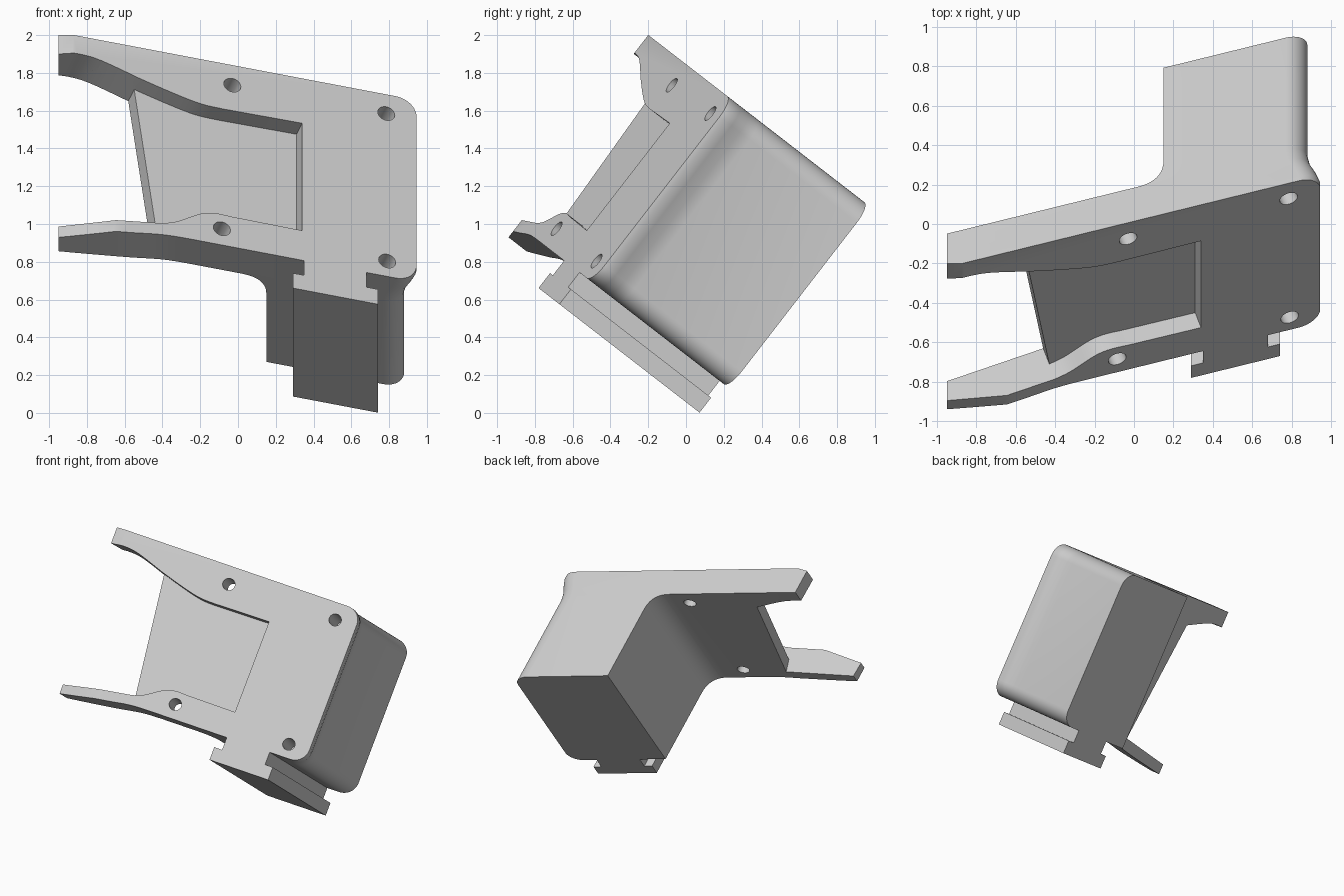
import bpy, bmesh, math
from mathutils import Vector

cube = bpy.data.objects.get("Cube")
if cube:
    bpy.data.objects.remove(cube, do_unlink=True)

# Local frame: x across, v up the plate, d back into the block
V = Vector((0, 0.612, 0.791))
D = Vector((0, 0.791, -0.612))
TILT = math.atan(0.3105)          # plate slant within the frame
TOP, BOTTOM = 1.46, 0.243
PLATE, DEPTH = 0.215, 0.938       # measured along d


def world(x, v, d):
    return Vector((x, 0, 0)) + V * v + D * d


def front(x):
    return -1.382 + math.tan(TILT) * (x + 0.87)


def loft(name, sections):
    """Closed solid through equally long rings of points."""
    bm = bmesh.new()
    rings = [[bm.verts.new(p) for p in s] for s in sections]
    n = len(rings[0])
    for a, b in zip(rings, rings[1:]):
        for i in range(n):
            j = (i + 1) % n
            bm.faces.new((a[i], a[j], b[j], b[i]))
    bm.faces.new(rings[0])
    bm.faces.new(rings[-1][::-1])
    bmesh.ops.recalc_face_normals(bm, faces=bm.faces)
    mesh = bpy.data.meshes.new(name)
    bm.to_mesh(mesh)
    bm.free()
    ob = bpy.data.objects.new(name, mesh)
    bpy.context.collection.objects.link(ob)
    return ob


def normal_prism(name, outline, start, end):
    """Outline on the plate front, extruded square to the plate."""
    def ring(t):
        return [world(x - t * math.sin(TILT), v, front(x) + t * math.cos(TILT))
                for x, v in outline]
    return loft(name, [ring(start), ring(end)])


def combine(target, tool, operation):
    mod = target.modifiers.new("bool", 'BOOLEAN')
    mod.operation, mod.solver, mod.object = operation, 'EXACT', tool
    bpy.context.view_layer.objects.active = target
    bpy.ops.object.modifier_apply(modifier=mod.name)
    bpy.data.objects.remove(tool, do_unlink=True)


def smooth_path(points, steps=5):
    """Catmull-Rom curve through the points."""
    p = [Vector(q) for q in points]
    p = [p[0]] + p + [p[-1]]
    out = []
    for a, b, c, d in zip(p, p[1:], p[2:], p[3:]):
        for k in range(steps):
            t = k / steps
            out.append(0.5 * (2 * b + (c - a) * t + (2 * a - 5 * b + 4 * c - d) * t ** 2
                              + (3 * b - a - 3 * c + d) * t ** 3))
    return [tuple(q) for q in out] + [tuple(p[-1])]


def arc(cx, cy, r, start, end, steps=10):
    angles = [math.radians(start + (end - start) * k / steps) for k in range(steps + 1)]
    return [(cx + r * math.cos(a), cy + r * math.sin(a)) for a in angles]


# Body profile: slanted plate, hollow fillet, deep block
fillet = []
a, b, c = Vector((0.02, front(0.02) + PLATE)), Vector((0.15, front(0.15) + PLATE)), Vector((0.15, -0.72))
for k in range(11):
    t = k / 10
    fillet.append(tuple(a * (1 - t) ** 2 + b * 2 * t * (1 - t) + c * t * t))
profile = [(-0.95, front(-0.95) + PLATE), (-0.95, -1.382), (-0.87, -1.382),
           (1.1, front(1.1)), (1.1, front(1.1) + DEPTH), (0.15, front(0.15) + DEPTH)]
profile += fillet[::-1]
body = loft("bracket_body", [[world(x, v, d) for x, d in profile] for v in (-0.1, 1.6)])

# Envelope: outer outline with rounded right side and T rail underneath
arm_bottom = smooth_path([(-1.1, 0.15), (-0.95, 0.16), (-0.6, 0.206), (-0.4, 0.237), (-0.25, BOTTOM)])
rail = [(0.35, BOTTOM), (0.35, 0.145), (0.29, 0.145), (0.29, 0.045),
        (0.74, 0.045), (0.74, 0.145), (0.68, 0.145), (0.68, BOTTOM)]


def envelope_ring(right, offset, r=0.11):
    pts = arm_bottom + rail
    pts = pts + arc(right - r, BOTTOM + r, r, -90, 0) + arc(right - r, TOP - r, r, 0, 90)
    pts = pts + [(-1.1, TOP)]
    return [world(x, v, front(x) + offset) for x, v in pts]


envelope = loft("envelope", [envelope_ring(r, o) for r, o in
                             ((0.945, -0.2), (0.945, 0.03), (0.925, 0.085), (0.895, 0.15),
                              (0.88, 0.22), (0.88, 1.2))])
combine(body, envelope, 'INTERSECT')

# Lower arm tip is thinner at the front
tip = [(-1.2, -1.6), (-0.4, -1.6), (-0.4, -1.312), (-1.2, -1.312)]
combine(body, loft("tip_cut", [[world(x, v, d) for x, d in tip] for v in (0, 0.8)]), 'DIFFERENCE')

# Shallow recess between the arms, open past its slanted left edge
upper = smooth_path([(-1.1, 1.333), (-0.95, 1.333), (-0.83, 1.34), (-0.72, 1.323), (-0.52, 1.253)])
lower = smooth_path([(-1.1, 0.21), (-0.95, 0.228), (-0.6, 0.282), (-0.4, 0.313)])
upper_in = smooth_path([(-0.52, 1.253), (-0.35, 1.2), (-0.2, 1.162), (-0.08, 1.155)])[1:]
lower_in = smooth_path([(-0.4, 0.313), (-0.32, 0.345), (-0.2, 0.424), (-0.12, 0.447), (-0.03, 0.445)])[1:]
recess = upper + upper_in + [(0.34, 1.16), (0.34, 0.442)] + (lower + lower_in)[::-1]
combine(body, normal_prism("recess_cut", recess, -0.3, 0.1), 'DIFFERENCE')
combine(body, normal_prism("gap_cut", upper + lower[::-1], -0.3, 0.4), 'DIFFERENCE')

# Screw holes: through the plate at left, blind into the block at right
for x, v in ((-0.03, 1.326), (0.785, 1.332), (-0.085, 0.352), (0.79, 0.346)):
    hole = normal_prism("hole_cut", arc(x, v, 0.045, 0, 348.75, 31), -0.1, 0.3)
    combine(body, hole, 'DIFFERENCE')

# Plain grey finish
grey = bpy.data.materials.new("light_grey")
grey.use_nodes = True
colour = (0.6, 0.6, 0.6, 1)
grey.diffuse_color = colour
grey.node_tree.nodes["Principled BSDF"].inputs["Base Color"].default_value = colour
body.data.materials.clear()
body.data.materials.append(grey)
for poly in body.data.polygons:
    poly.material_index = 0

bpy.ops.object.select_all(action='DESELECT')
body.select_set(True)
bpy.context.view_layer.objects.active = body
bpy.ops.object.shade_smooth_by_angle(angle=math.radians(30))
